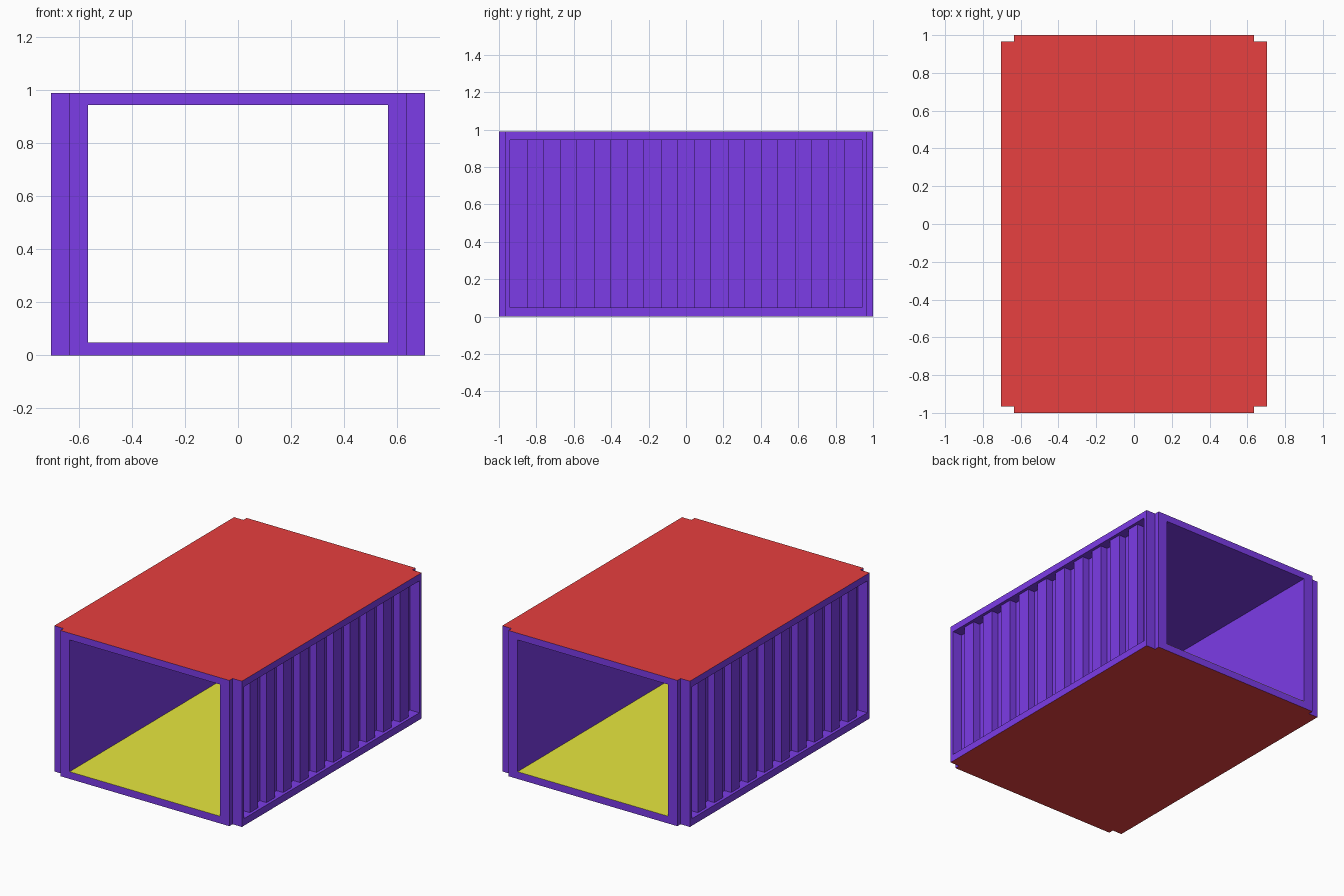
import bpy, bmesh

if "Cube" in bpy.data.objects:
    bpy.data.objects.remove(bpy.data.objects["Cube"])

X, XN, XI = 0.705, 0.635, 0.565      # outer side, notch, inner wall
YN, YP = 0.965, 0.94                 # post face, end of corrugated panel
Z0, Z1, H = 0.048, 0.944, 0.99       # floor top, ceiling, roof top
RIB, RECESS = 0.685, 0.635           # corrugation levels
SEGS = 21


def mat(name, color):
    m = bpy.data.materials.new(name)
    m.diffuse_color = (*color, 1)
    m.use_nodes = True
    m.node_tree.nodes["Principled BSDF"].inputs["Base Color"].default_value = m.diffuse_color
    return m


BLUE = mat("blue_paint", (0.2, 0.045, 0.8))
RED = mat("red_paint", (0.8, 0.05, 0.05))
YELLOW = mat("yellow_paint", (0.8, 0.8, 0.05))


def extrude_plan(name, pts, z0, z1, mats, red_side=0, caps=True):
    """Extrude an xy outline; red_side +1 / -1 paints the top / bottom red."""
    bm = bmesh.new()
    base = bm.faces.new([bm.verts.new((x, y, z0)) for x, y in pts])
    ret = bmesh.ops.extrude_face_region(bm, geom=[base], use_keep_orig=True)
    for v in ret["geom"]:
        if isinstance(v, bmesh.types.BMVert):
            v.co.z = z1
    bmesh.ops.recalc_face_normals(bm, faces=bm.faces)
    bm.normal_update()
    for f in bm.faces:
        if red_side and f.normal.z * red_side > 0.5:
            f.material_index = 1
    if not caps:
        bmesh.ops.delete(bm, geom=[f for f in bm.faces if abs(f.normal.z) > 0.5],
                         context="FACES_ONLY")
    me = bpy.data.meshes.new(name)
    bm.to_mesh(me)
    bm.free()
    for m in mats:
        me.materials.append(m)
    ob = bpy.data.objects.new(name, me)
    bpy.context.collection.objects.link(ob)
    return ob


# Roof and base slabs with notched corners
outline = [(XN, -1), (XN, -YN), (X, -YN), (X, YN), (XN, YN), (XN, 1)]
outline += [(-x, y) for x, y in reversed(outline)]
extrude_plan("roof", outline, Z1, H, [BLUE, RED], 1)
extrude_plan("base", outline, 0, Z0, [BLUE, RED], -1)

# Side walls: posts and square corrugation in one plan profile
wall = [(XI, -1), (XN, -1), (XN, -YN), (X, -YN), (X, -YP)]
step = 2 * YP / SEGS
for i in range(SEGS):
    x = RIB if i % 2 else RECESS
    wall += [(x, -YP + i * step), (x, -YP + (i + 1) * step)]
wall += [(X, YP), (X, YN), (XN, YN), (XN, 1), (XI, 1)]
extrude_plan("right_wall", wall, Z0, Z1, [BLUE], caps=False)
extrude_plan("left_wall", [(-x, y) for x, y in wall], Z0, Z1, [BLUE], caps=False)

# Yellow interior floor
extrude_plan("interior_floor", [(-XI, -1), (XI, -1), (XI, 1), (-XI, 1)],
             Z0 - 0.002, Z0 + 0.001, [YELLOW])
for f in bpy.data.objects["interior_floor"].data.polygons:
    if abs(f.normal.z) < 0.5:
        f.material_index = 0
